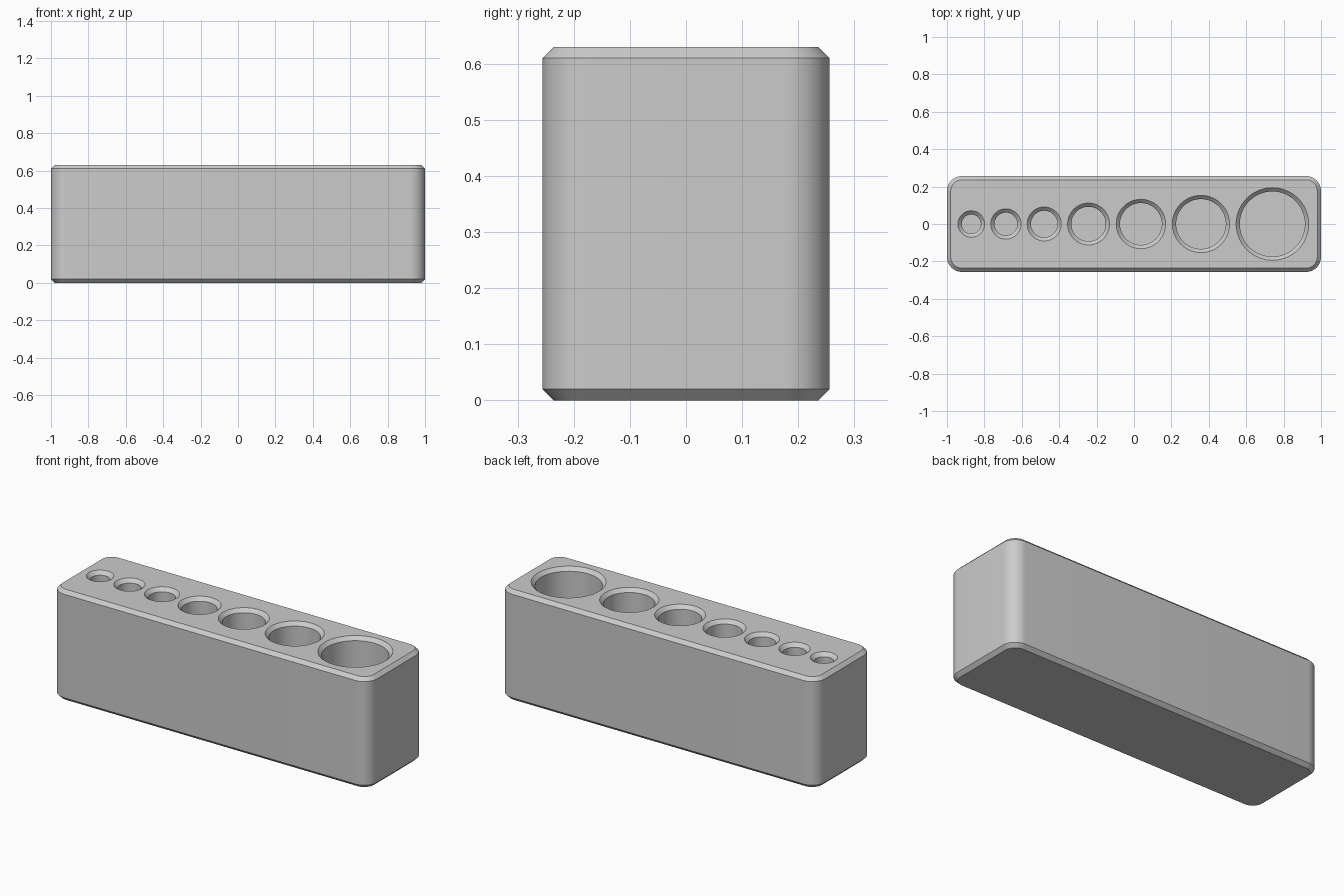
import bpy
import bmesh
from math import cos, sin, pi, radians

cube = bpy.data.objects.get("Cube")
if cube:
    bpy.data.objects.remove(cube, do_unlink=True)

HALF_X, HALF_Y, HEIGHT = 1.0, 0.256, 0.63
CORNER, CHAMFER, FLOOR = 0.08, 0.02, 0.08
# Centre x and bore radius of each hole, small to large
HOLES = [(-0.87, 0.051), (-0.685, 0.061), (-0.48, 0.071), (-0.243, 0.092),
         (0.037, 0.112), (0.358, 0.133), (0.74, 0.174)]

gray = bpy.data.materials.new("plain gray")
gray.use_nodes = True
gray.diffuse_color = (0.6, 0.6, 0.6, 1)
gray.node_tree.nodes["Principled BSDF"].inputs["Base Color"].default_value = (0.6, 0.6, 0.6, 1)


def rounded_outline(inset, z, steps=12):
    """Rounded rectangle, drawn in by the inset."""
    radius = CORNER - inset
    points = []
    for i, (sx, sy) in enumerate([(1, 1), (-1, 1), (-1, -1), (1, -1)]):
        for k in range(steps + 1):
            a = (i + k / steps) * pi / 2
            points.append((sx * (HALF_X - CORNER) + radius * cos(a),
                           sy * (HALF_Y - CORNER) + radius * sin(a), z))
    return points


def circle(x, radius, z, steps=72):
    return [(x + radius * cos(2 * pi * k / steps), radius * sin(2 * pi * k / steps), z)
            for k in range(steps)]


def loft(bm, outlines):
    """Closed solid through a stack of matching outlines, bottom to top."""
    rings = [[bm.verts.new(p) for p in outline] for outline in outlines]
    n = len(rings[0])
    bm.faces.new(rings[0][::-1])
    bm.faces.new(rings[-1])
    for low, high in zip(rings, rings[1:]):
        for i in range(n):
            j = (i + 1) % n
            bm.faces.new((low[i], low[j], high[j], high[i]))


def make_object(name, solids):
    bm = bmesh.new()
    for outlines in solids:
        loft(bm, outlines)
    mesh = bpy.data.meshes.new(name)
    bm.to_mesh(mesh)
    bm.free()
    mesh.materials.append(gray)
    obj = bpy.data.objects.new(name, mesh)
    bpy.context.collection.objects.link(obj)
    return obj


# Block with rounded corners, chamfered at the top and bottom
block = make_object("holder_block", [[
    rounded_outline(CHAMFER, 0),
    rounded_outline(0, CHAMFER),
    rounded_outline(0, HEIGHT - CHAMFER),
    rounded_outline(CHAMFER, HEIGHT)]])

# Blind bores with countersunk rims
cutter = make_object("bore_cutter", [[
    circle(x, r, FLOOR),
    circle(x, r, HEIGHT - CHAMFER),
    circle(x, r + CHAMFER, HEIGHT),
    circle(x, r + CHAMFER, HEIGHT + 0.1)] for x, r in HOLES])
cutter.hide_render = True

bores = block.modifiers.new("bores", 'BOOLEAN')
bores.operation = 'DIFFERENCE'
bores.solver = 'EXACT'
bores.object = cutter

bpy.ops.object.select_all(action='DESELECT')
block.select_set(True)
bpy.context.view_layer.objects.active = block
bpy.ops.object.modifier_apply(modifier=bores.name)
bpy.data.objects.remove(cutter, do_unlink=True)
bpy.ops.object.shade_smooth_by_angle(angle=radians(30))
